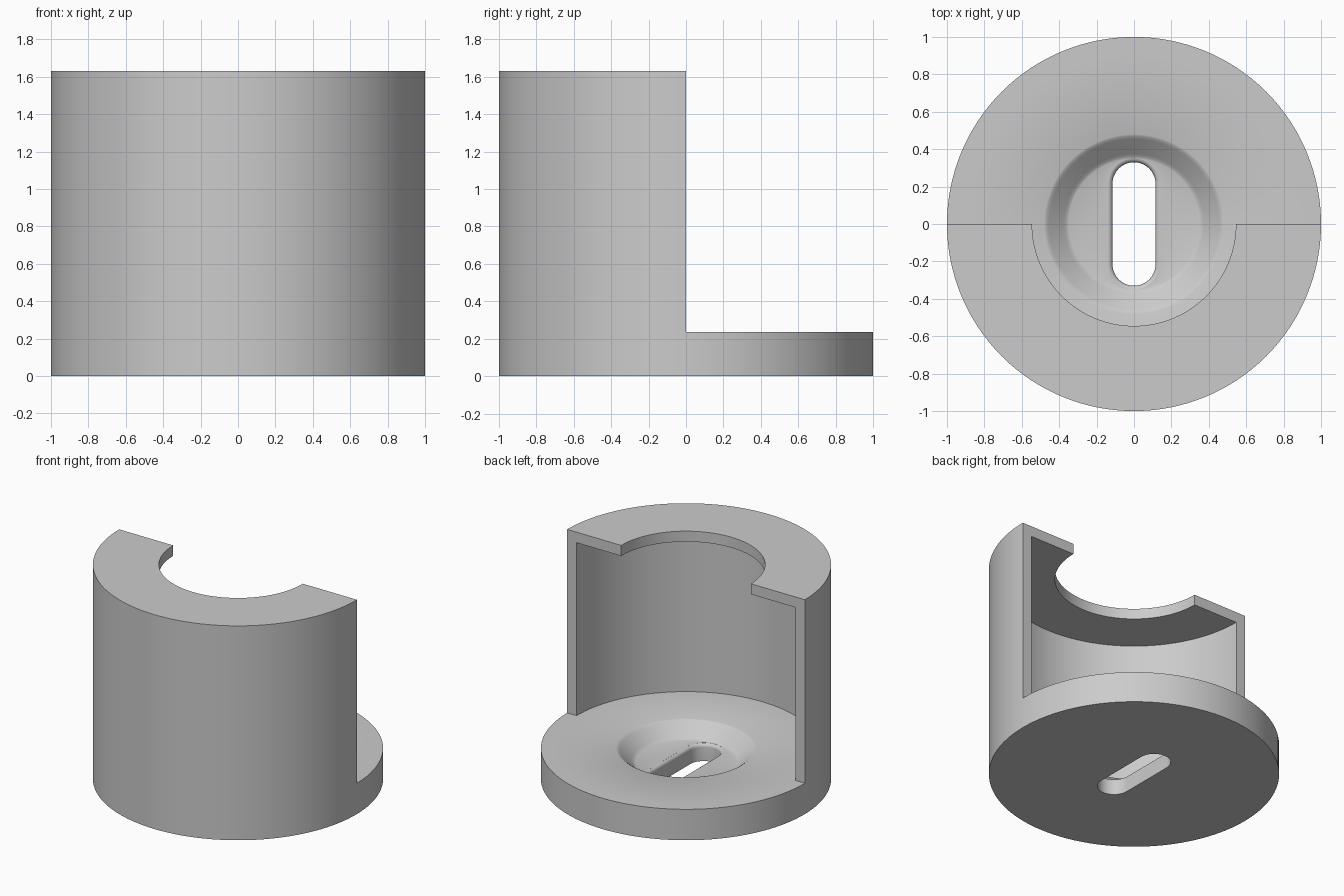
import bpy, bmesh, math
from mathutils import Vector

if "Cube" in bpy.data.objects:
    bpy.data.objects.remove(bpy.data.objects["Cube"])

R, H = 1.0, 1.63            # outer radius, total height
BASE, FLOOR = 0.235, 0.13   # base top, dish floor
INNER, LID, BORE = 0.92, 1.55, 0.545
SEG = 64                    # segments per half turn

grey = bpy.data.materials.new("plain grey")
grey.diffuse_color = (0.6, 0.6, 0.6, 1)
grey.use_nodes = True
grey.node_tree.nodes["Principled BSDF"].inputs["Base Color"].default_value = grey.diffuse_color


def half_lathe(bm, profile, start):
    """Spin an (r, z) profile half a turn about z."""
    c, s = math.cos(start), math.sin(start)
    verts = [bm.verts.new((r * c, r * s, z)) for r, z in profile]
    edges = [bm.edges.new(p) for p in zip(verts, verts[1:])]
    bmesh.ops.spin(bm, geom=verts + edges, cent=(0, 0, 0), axis=(0, 0, 1),
                   angle=math.pi, steps=SEG, use_duplicate=False)


def make_object(name, bm):
    bmesh.ops.remove_doubles(bm, verts=bm.verts[:], dist=1e-4)
    bmesh.ops.recalc_face_normals(bm, faces=bm.faces[:])
    mesh = bpy.data.meshes.new(name)
    bm.to_mesh(mesh)
    bm.free()
    mesh.materials.append(grey)
    ob = bpy.data.objects.new(name, mesh)
    bpy.context.collection.objects.link(ob)
    return ob


# Countersunk dish with softened rim and foot
dish = [(0.48, BASE), (0.47, BASE - 0.004), (0.455, BASE - 0.015),
        (0.375, FLOOR + 0.015), (0.36, FLOOR + 0.004), (0.35, FLOOR), (0, FLOOR)]
wall = [(R, BASE), (R, H), (BORE, H), (BORE, LID), (INNER, LID), (INNER, BASE)]

# Body: half shell with lid at the front, base disc all round
bm = bmesh.new()
half_lathe(bm, [(0, 0), (R, 0)] + wall + dish, math.pi)
half_lathe(bm, [(0, 0), (R, 0), (R, BASE), (INNER, BASE)] + dish, 0)
for side in (-1, 1):
    bm.faces.new([bm.verts.new((side * r, 0, z)) for r, z in wall])
body = make_object("half_open_housing", bm)

# Slot cutter: stacked rounded-slot outlines with a flared upper edge
W, STRAIGHT, FIL, N = 0.115, 0.215, 0.025, 24
levels = [(W, -0.1)]
for i in range(6):
    a = math.radians(80) * i / 5
    levels.append((W + FIL * (1 - math.cos(a)), FLOOR - FIL + FIL * math.sin(a)))
levels.append((levels[-1][0], 0.4))
bm = bmesh.new()
rings = []
for r, z in levels:
    ring = []
    for end in (0, 1):
        for i in range(N + 1):
            a = math.pi * (end + i / N)
            y = r * math.sin(a) + (STRAIGHT if end == 0 else -STRAIGHT)
            ring.append(bm.verts.new((r * math.cos(a), y, z)))
    rings.append(ring)
for lo, hi in zip(rings, rings[1:]):
    for i in range(len(lo)):
        j = (i + 1) % len(lo)
        bm.faces.new((lo[i], lo[j], hi[j], hi[i]))
bm.faces.new(rings[0][::-1])
bm.faces.new(rings[-1])
cutter = make_object("slot_cutter", bm)
cutter.hide_render = True

# Cut the slot and smooth the curved faces
mod = body.modifiers.new("slot", 'BOOLEAN')
mod.operation = 'DIFFERENCE'
mod.solver = 'EXACT'
mod.object = cutter
bpy.context.view_layer.objects.active = body
body.select_set(True)
bpy.ops.object.modifier_apply(modifier=mod.name)
bpy.data.objects.remove(cutter)
bpy.ops.object.shade_smooth_by_angle(angle=math.radians(35))
